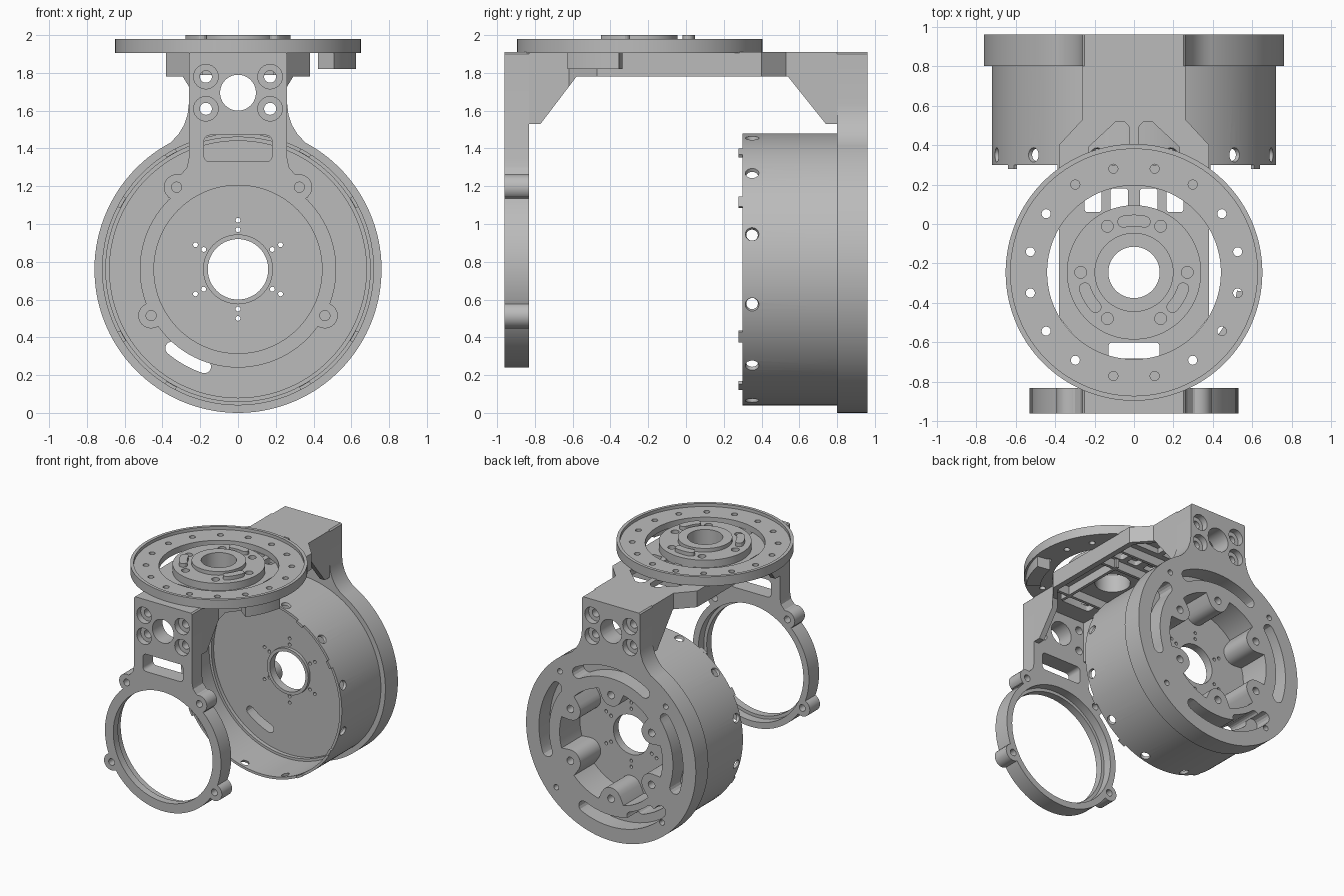
import bpy, bmesh, math
from math import sin, cos, pi, radians
from mathutils import Matrix, Vector

if "Cube" in bpy.data.objects:
    bpy.data.objects.remove(bpy.data.objects["Cube"], do_unlink=True)

grey = bpy.data.materials.new("machined grey")
grey.use_nodes = True
grey.diffuse_color = (0.5, 0.5, 0.5, 1)
grey.node_tree.nodes["Principled BSDF"].inputs["Base Color"].default_value = (0.5, 0.5, 0.5, 1)

AXLE = 0.76          # height of the drum and ring axis
DISC_Y = -0.245      # centre of the top disc


# ---- helpers ----
def circle(cx, cy, r, n=24, a0=0, a1=360):
    full = a1 - a0 == 360
    return [(cx + r * cos(t), cy + r * sin(t)) for t in
            (radians(a0 + (a1 - a0) * i / (n if full else n - 1)) for i in range(n))]


def rect(x0, x1, y0, y1):
    return [(x0, y0), (x1, y0), (x1, y1), (x0, y1)]


def round_rect(x0, x1, y0, y1, r):
    return (circle(x1 - r, y1 - r, r, 6, 0, 90) + circle(x0 + r, y1 - r, r, 6, 90, 180)
            + circle(x0 + r, y0 + r, r, 6, 180, 270) + circle(x1 - r, y0 + r, r, 6, 270, 360))


def arc_slot(cx, cy, r, w, a0, a1):
    def at(a):
        return cx + r * cos(radians(a)), cy + r * sin(radians(a))
    return (circle(cx, cy, r + w, 20, a0, a1) + circle(*at(a1), w, 8, a1, a1 + 180)[1:-1]
            + circle(cx, cy, r - w, 20, a1, a0) + circle(*at(a0), w, 8, a0 + 180, a0 + 360)[1:-1])


def ring_points(cx, cy, r, count, start=0):
    return circle(cx, cy, r, count, start, start + 360)


def mirror(pts):
    return pts + [(-x, y) for x, y in reversed(pts)]


def make(name, bm):
    bmesh.ops.recalc_face_normals(bm, faces=bm.faces)
    mesh = bpy.data.meshes.new(name)
    bm.to_mesh(mesh)
    bm.free()
    ob = bpy.data.objects.new(name, mesh)
    bpy.context.collection.objects.link(ob)
    mesh.materials.append(grey)
    return ob


def prisms(name, axis, *parts):
    """Extrude outlines along an axis; each part is (points, low, high)."""
    place = {"X": lambda a, b, h: (h, a, b), "Y": lambda a, b, h: (a, h, b),
             "Z": lambda a, b, h: (a, b, h)}[axis]
    bm = bmesh.new()
    for pts, lo, hi in parts:
        low = [bm.verts.new(place(a, b, lo)) for a, b in pts]
        top = [bm.verts.new(place(a, b, hi)) for a, b in pts]
        bm.faces.new(low)
        bm.faces.new(top[::-1])
        for i in range(len(pts)):
            j = (i + 1) % len(pts)
            bm.faces.new((low[i], low[j], top[j], top[i]))
    return make(name, bm)


def combine(ob, other, op="DIFFERENCE"):
    other.hide_render = True
    mod = ob.modifiers.new(op, "BOOLEAN")
    mod.operation, mod.object, mod.solver = op, other, "EXACT"
    bpy.context.view_layer.objects.active = ob
    bpy.ops.object.modifier_apply(modifier=mod.name)
    bpy.data.objects.remove(other, do_unlink=True)


def cut(ob, axis, *parts):
    combine(ob, prisms("cutter", axis, *parts))


def add(ob, axis, *parts):
    for part in parts:
        combine(ob, prisms("addition", axis, part), "UNION")


def neck_bores(ob, outer, inner):
    """Centre hole and four counterbored screw holes; outer is the open face."""
    step = 0.05 if inner > outer else -0.05
    spots = [(sx * 0.17, z) for sx in (-1, 1) for z in (1.61, 1.78)]
    lo, hi = sorted((outer - step, inner + step))
    cut(ob, "Y", (circle(0, 1.695, 0.095, 40), lo, hi),
        *[(circle(x, z, 0.032), lo, hi) for x, z in spots])
    lo, hi = sorted((outer - step, outer + step))
    cut(ob, "Y", *[(circle(x, z, 0.065), lo, hi) for x, z in spots])


# ---- rear drum with flange and neck ----
drum = prisms("rear_drum", "Y", (circle(0, AXLE, 0.72, 128), 0.3, 0.88))
right_side = [(0.25, 1.91), (0.26, 1.9), (0.26, 1.64), (0.267, 1.58), (0.285, 1.525), (0.315, 1.475)]
flange = (circle(0, AXLE, 0.76, 110, 62, -242)
          + [(-x, z) for x, z in reversed(right_side)] + right_side)
add(drum, "Y", (flange, 0.8, 0.96))
cut(drum, "Y", (circle(0, AXLE, 0.7, 128), 0.2, 0.63))
cut(drum, "Y", (circle(0, AXLE, 0.68, 128), 0.6, 0.66))


# rear pocket with six screw bosses left standing
def pocket_radius(deg, wall=0.46, centre=0.42, boss=0.09):
    d = radians((deg - 30 + 30) % 60 - 30)
    gap = boss ** 2 - (centre * sin(d)) ** 2
    return min(wall, centre * cos(d) - math.sqrt(gap)) if gap > 0 else wall


pocket = [(pocket_radius(a) * cos(radians(a)), AXLE + pocket_radius(a) * sin(radians(a)))
          for a in range(0, 360, 2)]
cut(drum, "Y", (pocket, 0.7, 1.1))
cut(drum, "Y", *[(arc_slot(0, AXLE, 0.6, 0.045, a, b), 0.82, 1.1)
                 for a, b in ((60, 120), (-18, 36), (144, 198), (-138, -66))],
    *[(circle(x, z, 0.03, 16), 0.8, 1.1) for x, z in ring_points(0, AXLE, 0.42, 6, 30)],
    *[(circle(x, z, 0.022, 16), 0.8, 1.1) for x, z in ring_points(0, AXLE, 0.67, 4, 47)])
cut(drum, "Y", (arc_slot(0, AXLE, 0.545, 0.035, -130, -109), 0.5, 1.1))

# hub collar, hub opening and small hub holes
add(drum, "Y", (circle(0, AXLE, 0.185, 64), 0.635, 0.69))
cut(drum, "Y", (circle(0, AXLE, 0.16, 64), 0.5, 1.1),
    *[(circle(x, z, 0.013, 12), 0.5, 0.9) for r in (0.21, 0.26)
      for x, z in ring_points(0, AXLE, r, 6, 30)])

# radial screw holes through the thin drum wall
bm = bmesh.new()
for k in range(12):
    a = radians(15 + 30 * k)
    out = Vector((cos(a), 0, sin(a)))
    turn = out.to_track_quat("Z", "Y").to_matrix().to_4x4()
    bmesh.ops.create_cone(bm, cap_ends=True, segments=20, radius1=0.022, radius2=0.045, depth=0.08,
                          matrix=Matrix.Translation(out * 0.71 + Vector((0, 0.35, AXLE))) @ turn)
combine(drum, make("cutter", bm))
neck_bores(drum, 0.96, 0.8)

# locating tabs on the drum rim
tabs = []
for a in (30, 60, 120, 150, 210, 240, 300, 330):
    tabs.append((circle(0, AXLE, 0.72, 6, a - 2.5, a + 2.5)
                 + circle(0, AXLE, 0.702, 6, a + 2.5, a - 2.5), 0.278, 0.305))
rim_tabs = prisms("rim_tabs", "Y", *tabs)

# ---- front ring bracket ----
bracket = prisms("front_ring", "Y", (circle(0, AXLE, 0.52, 96), -0.96, -0.83))
add(bracket, "Y", (mirror([(0.37, 1.14), (0.36, 1.24), (0.3, 1.265), (0.27, 1.3), (0.26, 1.35),
                           (0.26, 1.9), (0.25, 1.91)]), -0.96, -0.83))
lugs = [(sx * x, z) for sx in (-1, 1) for x, z in ((0.46, 0.515), (0.325, 1.195))]
add(bracket, "Y", *[(circle(x, z, 0.068), -0.96, -0.83) for x, z in lugs])
cut(bracket, "Y", (circle(0, AXLE, 0.445, 96), -1.1, -0.7),
    (round_rect(-0.18, 0.18, 1.33, 1.47, 0.03), -1.1, -0.7),
    *[(circle(x, z, 0.027, 16), -1.1, -0.7) for x, z in lugs])
cut(bracket, "Y", (circle(0, AXLE, 0.47, 96), -0.9, -0.7))
neck_bores(bracket, -0.96, -0.83)

# ---- bridge: hollow beam with gussets joining both necks ----
plan = [(0.26, -0.83), (0.26, -0.62), (0.38, -0.47), (0.38, 0.4), (0.26, 0.53), (0.26, 0.8)]
inner_plan = [(x - 0.045, y) for x, y in plan]
side = [(-0.83, 1.91), (-0.83, 1.53), (-0.77, 1.53), (-0.58, 1.78),
        (0.54, 1.78), (0.74, 1.53), (0.8, 1.53), (0.8, 1.91)]
bridge = prisms("bridge", "Z", (mirror(plan), 1.4, 1.95))
combine(bridge, prisms("side", "X", (side, -0.5, 0.5)), "INTERSECT")
cut(bridge, "Z", (mirror(inner_plan), 1.3, 1.86))
window = [(0.022, 0.3), (0.022, 0.49), (0.05, 0.52), (0.09, 0.52), (0.23, 0.39), (0.23, 0.3)]
cut(bridge, "Z", (window, 1.7, 2), ([(-x, y) for x, y in window], 1.7, 2),
    *[(round_rect(*sorted((s * a, s * b)), 0.06, 0.18, 0.015), 1.7, 2)
      for s in (-1, 1) for a, b in ((0.03, 0.12), (0.165, 0.25))],
    (round_rect(-0.13, 0.13, -0.68, -0.6, 0.02), 1.7, 2),
    (circle(0, DISC_Y, 0.13, 48), 1.7, 2))

# stiffening ribs under the bridge
ribs = [(rect(x - 0.012, x + 0.012, -0.58, 0.05), 1.79, 1.87) for x in (-0.2, 0.2)]
ribs += [(rect(-0.34, 0.34, y - 0.012, y + 0.012), 1.79, 1.87) for y in (-0.5, 0.02, 0.24)]
bridge_ribs = prisms("bridge_ribs", "Z", *ribs)

# ---- top disc ----
disc = prisms("top_disc", "Z", (circle(0, DISC_Y, 0.65, 128), 1.905, 1.98))
cut(disc, "Z", (circle(0, DISC_Y, 0.625, 128), 1.955, 2.1))
cut(disc, "Z", (circle(0, DISC_Y, 0.44, 96), 1.8, 2.1),
    *[(circle(x, y, 0.023, 16), 1.8, 2.1) for x, y in ring_points(0, DISC_Y, 0.535, 16, 11.25)])
stop_block = prisms("stop_block", "Z", (circle(0, DISC_Y, 0.635, 16, -37, -10)
                                        + circle(0, DISC_Y, 0.53, 16, -10, -37), 1.82, 1.91))

# ---- raised hub on the disc ----
hub = prisms("disc_hub", "Z", (circle(0, DISC_Y, 0.34, 96), 1.9, 1.97))
add(hub, "Z", (circle(0, DISC_Y, 0.2, 64), 1.95, 2.0),
    *[(arc_slot(0, DISC_Y, 0.262, 0.03, a - 12, a + 12), 1.95, 2.0) for a in (90, 210, 330)])
cut(hub, "Z", (circle(0, DISC_Y, 0.13, 48), 1.8, 2.1),
    *[(circle(x, y, 0.03, 20), 1.91, 2.1) for x, y in ring_points(0, DISC_Y, 0.27, 6)])

# smooth round walls, keep machined edges crisp
bpy.ops.object.select_all(action="DESELECT")
for ob in (drum, rim_tabs, bracket, bridge, bridge_ribs, disc, stop_block, hub):
    ob.select_set(True)
    bpy.context.view_layer.objects.active = ob
bpy.ops.object.shade_smooth_by_angle(angle=radians(25))
